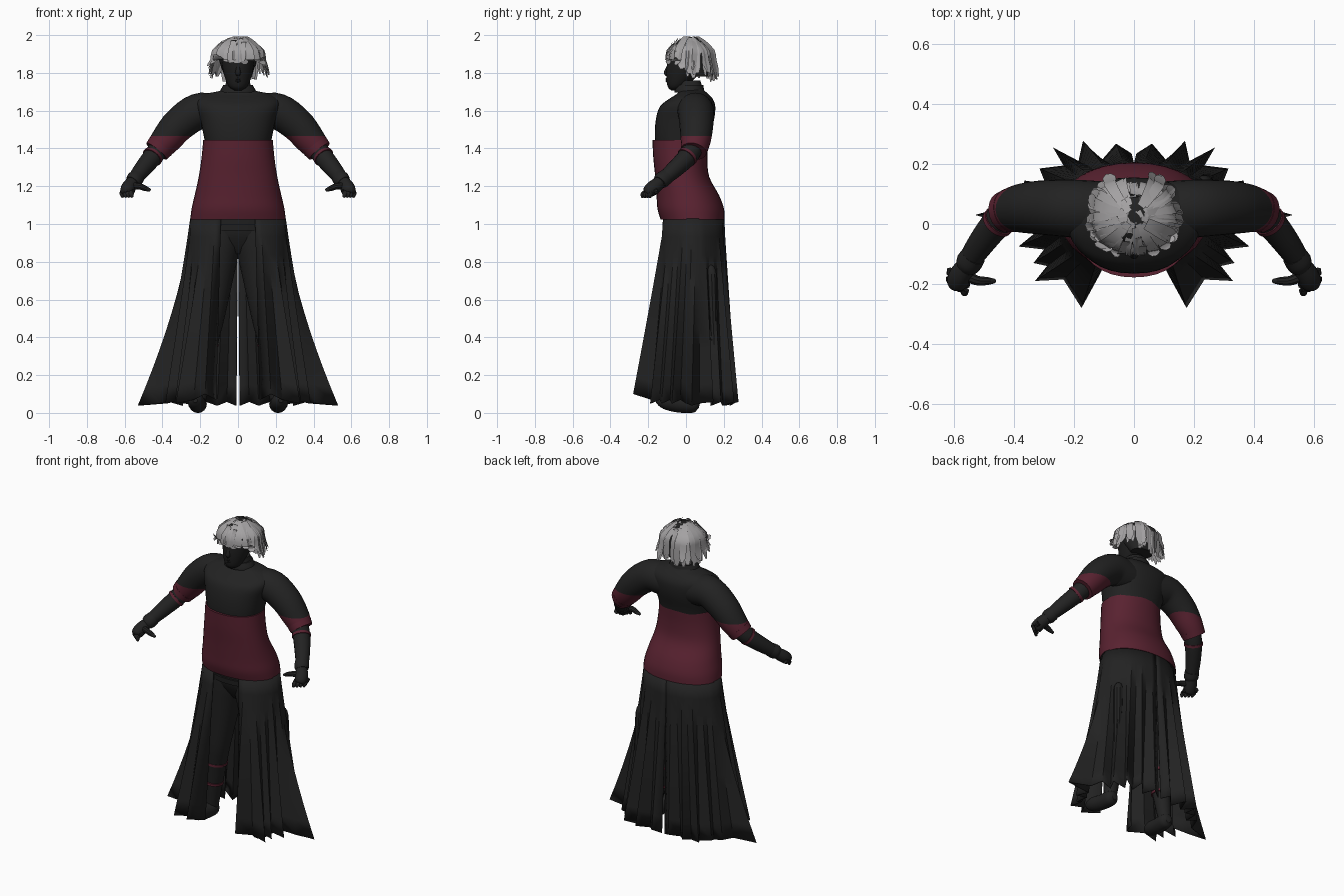
import bpy, bmesh, math, random
from mathutils import Vector

random.seed(4)
if "Cube" in bpy.data.objects:
    bpy.data.objects.remove(bpy.data.objects["Cube"])


def material(name, rgb):
    m = bpy.data.materials.new(name)
    m.use_nodes = True
    m.diffuse_color = (*rgb, 1)
    node = next(n for n in m.node_tree.nodes if n.type == 'BSDF_PRINCIPLED')
    node.inputs["Base Color"].default_value = (*rgb, 1)
    node.inputs["Roughness"].default_value = 0.8
    return m


BLACK = material("black cloth", (.016, .016, .016))
SKIN = material("dark skin", (.012, .012, .012))
RED = material("wine red cloth", (.1, .016, .03))
GREY = material("ash grey hair", (.37, .36, .365))
made = []


def finish(name, bm, mats):
    me = bpy.data.meshes.new(name)
    bm.to_mesh(me)
    bm.free()
    for m in mats:
        me.materials.append(m)
    ob = bpy.data.objects.new(name, me)
    bpy.context.scene.collection.objects.link(ob)
    made.append(ob)
    return ob


def smooth_path(pts, steps):
    """Catmull-Rom through tuples of any length."""
    out = []
    for i in range(len(pts) - 1):
        p0, p1 = pts[max(i - 1, 0)], pts[i]
        p2, p3 = pts[i + 1], pts[min(i + 2, len(pts) - 1)]
        for k in range(steps):
            t = k / steps
            out.append([b + .5 * t * (c - a + t * (2 * a - 5 * b + 4 * c - d + t * (3 * (b - c) + d - a)))
                        for a, b, c, d in zip(p0, p1, p2, p3)])
    return out + [list(pts[-1])]


def skin_rings(name, rings, mats, split=None):
    """Join rings of points into a capped surface; faces below split take the second material."""
    bm = bmesh.new()
    rows = [[bm.verts.new(p) for p in r] for r in rings]
    n = len(rows[0])
    for a, b in zip(rows, rows[1:]):
        for i in range(n):
            j = (i + 1) % n
            bm.faces.new((a[i], a[j], b[j], b[i]))
    bm.faces.new(rows[0])
    bm.faces.new(rows[-1])
    bmesh.ops.recalc_face_normals(bm, faces=bm.faces[:])
    if split is not None:
        geom = bm.verts[:] + bm.edges[:] + bm.faces[:]
        bmesh.ops.bisect_plane(bm, geom=geom, plane_co=(0, 0, split), plane_no=(0, 0, 1))
        for f in bm.faces:
            f.material_index = int(f.calc_center_median().z < split)
    return finish(name, bm, mats)


def body(name, sections, mat, n=32, steps=4, square=1.0):
    """Stack of level ovals given as (z, centre y, half width, half depth); square < 1 fills the corners."""
    def bend(v):
        return math.copysign(abs(v) ** square, v)
    rings = []
    for z, cy, rx, ry in smooth_path(sections, steps):
        rings.append([(rx * bend(math.cos(i * math.tau / n)), cy + ry * bend(math.sin(i * math.tau / n)), z)
                      for i in range(n)])
    return skin_rings(name, rings, [mat])


def tube(name, pts, mats, side=1, n=16, steps=4, split=None):
    """Limb along (x, y, z, radius) points; side -1 mirrors it."""
    path = [(Vector((p[0] * side, p[1], p[2])), p[3]) for p in smooth_path(pts, steps)]
    rings = []
    for i, (c, r) in enumerate(path):
        t = (path[min(i + 1, len(path) - 1)][0] - path[max(i - 1, 0)][0]).normalized()
        ref = Vector((0, 1, 0)) if abs(t.y) < .9 else Vector((0, 0, 1))
        u = t.cross(ref).normalized()
        v = u.cross(t)
        rings.append([c + r * (u * math.cos(k * math.tau / n) + v * math.sin(k * math.tau / n))
                      for k in range(n)])
    return skin_rings(name, rings, mats, split)


# Torso, pelvis and neck
body("chest", [(1.38, -.025, .165, .13), (1.46, -.022, .18, .143), (1.55, -.006, .2, .154),
               (1.62, .008, .222, .147), (1.66, .025, .218, .118), (1.69, .035, .165, .082),
               (1.71, .025, .085, .07), (1.76, .015, .06, .06)], BLACK, square=.88)
body("bodice", [(1.025, .035, .252, .17), (1.08, .025, .246, .176), (1.15, .01, .23, .166),
                (1.25, -.02, .208, .143), (1.35, -.03, .193, .143), (1.445, -.03, .184, .148)],
     RED, square=.93)
body("pelvis", [(.84, .03, .1, .06), (.88, .03, .17, .09), (.95, .035, .22, .13),
                (1.04, .035, .235, .145)], BLACK)
body("belt", [(.965, .035, .232, .147), (1.0, .035, .236, .152)], BLACK, steps=1)
body("collar", [(1.695, .02, .098, .082), (1.71, .018, .092, .078), (1.735, .02, .078, .072)], BLACK)

# Head and face
body("head", [(1.708, -.055, .02, .025), (1.73, -.048, .05, .05), (1.79, -.02, .074, .084),
              (1.85, .0, .085, .1), (1.91, .015, .088, .1), (1.96, .02, .07, .08),
              (1.98, .02, .03, .04)], SKIN)
tube("nose", [(0, -.088, 1.845, .009), (0, -.097, 1.82, .012), (0, -.102, 1.8, .015),
              (0, -.092, 1.788, .01)], [SKIN], n=12)
for nm, z in (("upper_lip", 1.768), ("lower_lip", 1.757)):
    tube(nm, [(-.026, -.086, z, .003), (0, -.1, z, .008), (.026, -.086, z, .003)], [SKIN], n=8)

for s, label in ((1, "left_"), (-1, "right_")):
    # Arms, with the lower sleeve in red
    tube(label + "sleeve", [(0, .035, 1.585, .098), (.12, .045, 1.592, .098), (.215, .052, 1.594, .096),
                            (.312, .055, 1.527, .09), (.378, .052, 1.45, .081), (.426, .044, 1.392, .068)],
         [BLACK, RED], s, n=24, split=1.466)
    tube(label + "sleeve_cuff", [(.41, .046, 1.411, .074), (.431, .04, 1.385, .069)], [RED], s, n=24)
    tube(label + "forearm", [(.40, .045, 1.42, .055), (.45, .01, 1.358, .052), (.51, -.065, 1.285, .045),
                             (.56, -.14, 1.22, .035)], [BLACK], s)
    tube(label + "arm_band", [(.448, .012, 1.362, .056), (.456, .003, 1.352, .056)], [RED], s, n=24, steps=1)
    tube(label + "glove_cuff", [(.535, -.105, 1.25, .042), (.55, -.128, 1.232, .044),
                                (.56, -.14, 1.22, .038)], [BLACK], s)
    # Hands
    tube(label + "palm", [(.555, -.135, 1.225, .033), (.578, -.17, 1.195, .038), (.59, -.198, 1.172, .034),
                          (.592, -.208, 1.162, .02)], [BLACK], s)
    tube(label + "thumb", [(.57, -.165, 1.2, .022), (.525, -.188, 1.2, .017), (.49, -.19, 1.188, .014),
                           (.463, -.19, 1.178, .007)], [BLACK], s, n=10)
    for k in range(4):
        x, y = .56 + k * .016, -.22 + k * .013
        tube(label + "finger_%d" % (k + 1), [(x, y + .03, 1.175, .015), (x + .005, y - .006, 1.16, .014),
                                             (x, y - .01, 1.14, .007)], [BLACK], s, n=10)
    # Legs and shoes
    tube(label + "leg", [(.09, .03, 1.0, .125), (.1, .025, .9, .118), (.113, .02, .8, .106),
                         (.145, .01, .52, .076), (.172, .02, .375, .067), (.205, .03, .1, .042),
                         (.21, .03, .05, .038)], [BLACK], s)
    for k, (x, z, r) in enumerate(((.172, .375, .071), (.19, .24, .06))):
        tube(label + "leg_band_%d" % (k + 1), [(x, .022, z, r), (x + .002, .022, z - .015, r)],
             [RED], s, n=24, steps=1)
    tube(label + "shoe", [(.208, .07, .042, .02), (.21, .045, .046, .044), (.215, -.03, .047, .046),
                          (.222, -.1, .06, .044), (.226, -.14, .066, .03), (.227, -.16, .066, .012)],
         [BLACK], s)

    # Pleated skirt half, open at the front and barely parted behind
    hem = [(.115, -.17), (.175, -.28), (.235, -.185), (.33, -.19), (.29, -.14), (.335, -.13), (.3, -.085),
           (.385, -.075), (.33, -.03), (.42, .0), (.53, .03), (.39, .07), (.365, .145), (.295, .135),
           (.315, .185), (.235, .195), (.27, .255), (.185, .21), (.17, .278), (.11, .21), (.06, .268),
           (.008, .235)]
    bm = bmesh.new()
    cols = []
    for i, (hx, hy) in enumerate(hem):
        a = math.radians(-69 + 159 * i / (len(hem) - 1))
        tx, ty = .253 * math.cos(a), .035 + .168 * math.sin(a)
        tip = hx > .5
        hz = .04 if tip else (.1 if hy < -.25 else (.038 if hy > .1 else .05) + .02 * (i % 2 == 0))
        col = []
        for k in range(11):
            f = k / 10
            g = f ** (1.5 if tip else 1.08)
            col.append(bm.verts.new((s * (tx + (hx - tx) * g), ty + (hy - ty) * f ** 1.05,
                                     1.03 + (hz - 1.03) * f)))
        cols.append(col)
    for c, d in zip(cols, cols[1:]):
        for k in range(10):
            q = (c[k], c[k + 1], d[k + 1], d[k])
            bm.faces.new(q if s > 0 else q[::-1])
    skirt = finish(label + "skirt", bm, [BLACK])
    skirt.modifiers.new("cloth thickness", 'SOLIDIFY').thickness = .006

# Loose fold tucked against the left hip
tube("hip_fold", [(.226, .13, .78, .01), (.234, .135, .73, .028), (.245, .143, .5, .024),
                  (.265, .155, .25, .014)], [BLACK], n=10)

# Hair: overlapping ribbons falling from the crown, with the dark scalp showing between them
body("scalp", [(1.78, .07, .07, .05), (1.86, .035, .098, .085), (1.92, .02, .102, .094),
               (1.96, .022, .076, .077), (1.982, .025, .035, .04)], BLACK)
bm = bmesh.new()
for layer in range(3):
    count = 30
    for i in range(count):
        a = math.tau * (i + random.uniform(-.5, .5)) / count
        ca, sa = math.cos(a), math.sin(a)
        front = max(0, -sa)
        parting = max(0, sa - .8) / .2
        gap = .45 * (front > .93 and random.random() < .6)
        rx = .127 + .005 * layer
        ry = (.116 if sa < 0 else .136 - .03 * parting) + .003 * layer
        end = 1.745 + .03 * abs(ca) + .1 * min(1, front * 1.35) + random.uniform(-.005, .035)
        top = 1.984 + .005 * layer - .012 * random.random()
        start = .1 + .3 * random.random() + .35 * parting + gap
        flare = 1.2 if abs(ca) > .5 else 1.04
        lie = start if start > .6 else .6
        prof = smooth_path([(start, top - .05 * max(0, start - .35)), (lie + .02, top - .024 - .06 * (lie - .6)),
                            (.98, 1.92), (1.04, 1.87), (flare, end)], 2)
        w = random.uniform(.013, .022)
        twist = random.uniform(-.25, .25)
        tilt = random.uniform(-.35, .35)
        prev = None
        for k, (r, z) in enumerate(prof):
            b = a + twist * k / len(prof)
            out = Vector((math.cos(b), math.sin(b), 0))
            c = Vector((rx * r * out.x, .022 + ry * r * out.y, z))
            taper = .4 if k == len(prof) - 1 else min(1, .45 + .5 * r)
            side = (Vector((-out.y, out.x, 0)) + out * tilt * r) * w * taper
            pair = (bm.verts.new(c - side), bm.verts.new(c + side))
            if prev:
                bm.faces.new((prev[0], pair[0], pair[1], prev[1]))
            prev = pair
finish("hair", bm, [GREY])

# Smooth shading with sharp creases
bpy.ops.object.select_all(action='DESELECT')
for ob in made:
    ob.select_set(True)
bpy.context.view_layer.objects.active = made[0]
bpy.ops.object.shade_smooth_by_angle(angle=math.radians(35))
